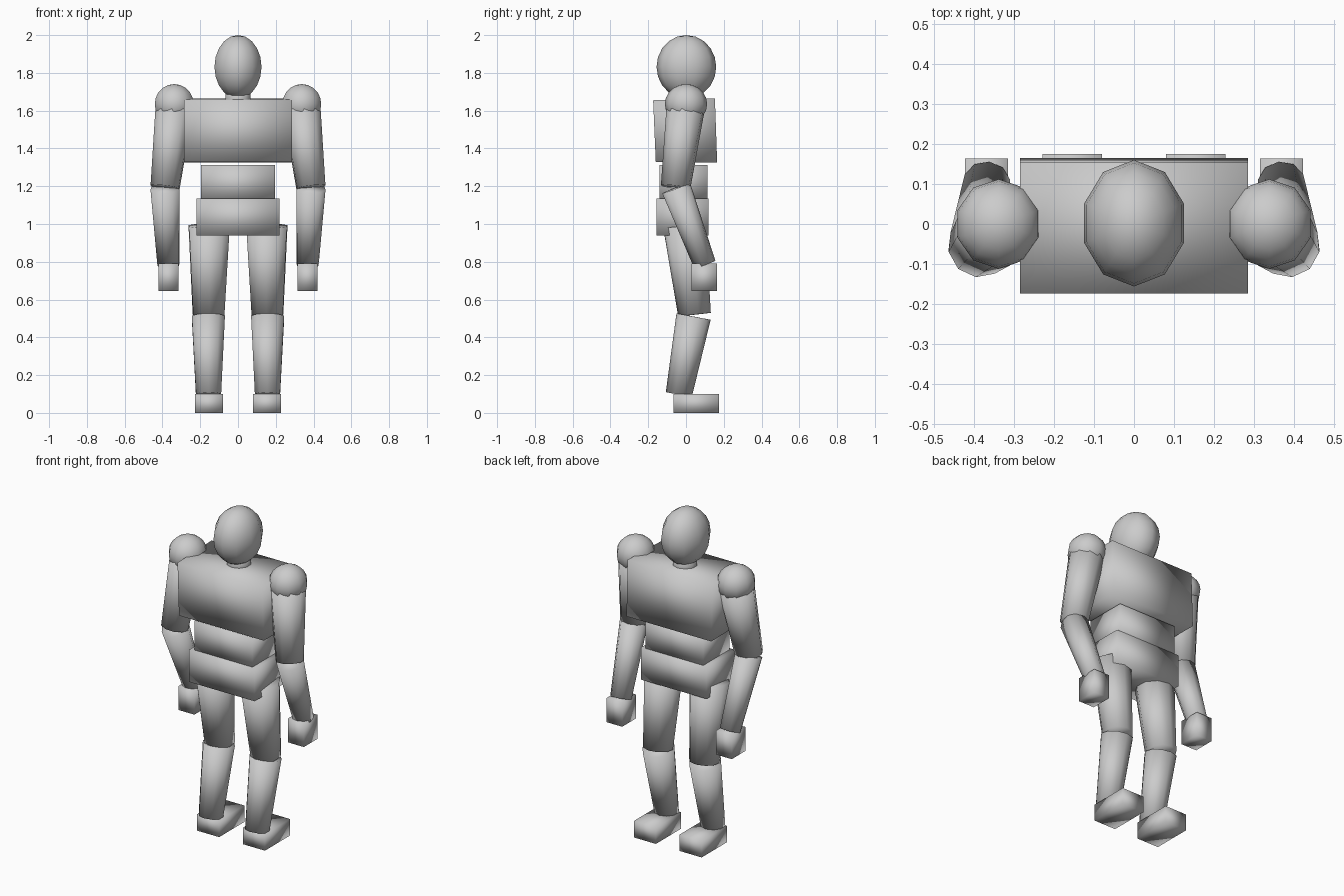
import bpy
from mathutils import Vector

cube = bpy.data.objects.get("Cube")
if cube:
    bpy.data.objects.remove(cube, do_unlink=True)

grey = bpy.data.materials.new("plain grey")
grey.use_nodes = True
grey.diffuse_color = (0.6, 0.6, 0.6, 1)
grey.node_tree.nodes["Principled BSDF"].inputs["Base Color"].default_value = (0.6, 0.6, 0.6, 1)


def finish(obj, name):
    obj.name = obj.data.name = name
    obj.data.materials.append(grey)
    obj.data.shade_smooth()
    return obj


def block(name, profile, x0, x1):
    """Four-cornered side profile (y, z) extruded from x0 to x1."""
    n = len(profile)
    verts = [(x, y, z) for x in (x0, x1) for y, z in profile]
    faces = [tuple(reversed(range(n))), tuple(range(n, 2 * n))]
    faces += [(i, (i + 1) % n, (i + 1) % n + n, i + n) for i in range(n)]
    mesh = bpy.data.meshes.new(name)
    mesh.from_pydata(verts, [], faces)
    obj = bpy.data.objects.new(name, mesh)
    bpy.context.collection.objects.link(obj)
    return finish(obj, name)


def box(name, x0, x1, y0, y1, z0, z1):
    return block(name, [(y0, z0), (y1, z0), (y1, z1), (y0, z1)], x0, x1)


def ball(name, centre, radii):
    bpy.ops.mesh.primitive_uv_sphere_add(segments=10, ring_count=10, radius=1, location=centre)
    obj = bpy.context.object
    obj.scale = radii
    return finish(obj, name)


def limb(name, start, end, r_start, r_end):
    """Ten-sided tapered cylinder between two joints."""
    a, b = Vector(start), Vector(end)
    axis = b - a
    bpy.ops.mesh.primitive_cone_add(
        vertices=10, radius1=r_start, radius2=r_end, depth=axis.length,
        location=(a + b) / 2, rotation=axis.to_track_quat('Z', 'Y').to_euler())
    return finish(bpy.context.object, name)


# Head, neck and torso
ball("head", (0, 0.002, 1.832), (0.131, 0.158, 0.168))
limb("neck", (0, 0.01, 1.58), (0, 0.01, 1.74), 0.07, 0.07)
block("chest", [(-0.16, 1.328), (0.165, 1.325), (0.153, 1.665), (-0.174, 1.655)], -0.285, 0.285)
box("abdomen", -0.195, 0.195, -0.14, 0.113, 1.12, 1.313)
box("pelvis", -0.221, 0.221, -0.155, 0.118, 0.94, 1.135)

# Arms and legs on both sides
for side, s in (("left", 1), ("right", -1)):
    ball(side + "_shoulder", (s * 0.338, 0, 1.635), (0.108, 0.112, 0.106))
    limb(side + "_upper_arm", (s * 0.335, 0, 1.63), (s * 0.386, -0.055, 1.195), 0.103, 0.079)
    limb(side + "_forearm", (s * 0.386, -0.052, 1.19), (s * 0.368, 0.1, 0.785), 0.079, 0.06)
    limb(side + "_thigh", (s * 0.153, -0.008, 0.99), (s * 0.156, 0.045, 0.52), 0.113, 0.087)
    limb(side + "_shin", (s * 0.157, 0.04, 0.51), (s * 0.156, -0.038, 0.097), 0.092, 0.07)
    xs = sorted((s * 0.315, s * 0.422))
    box(side + "_hand", *xs, 0.03, 0.163, 0.645, 0.79)
    xs = sorted((s * 0.08, s * 0.228))
    box(side + "_foot", *xs, -0.067, 0.175, 0, 0.1)
